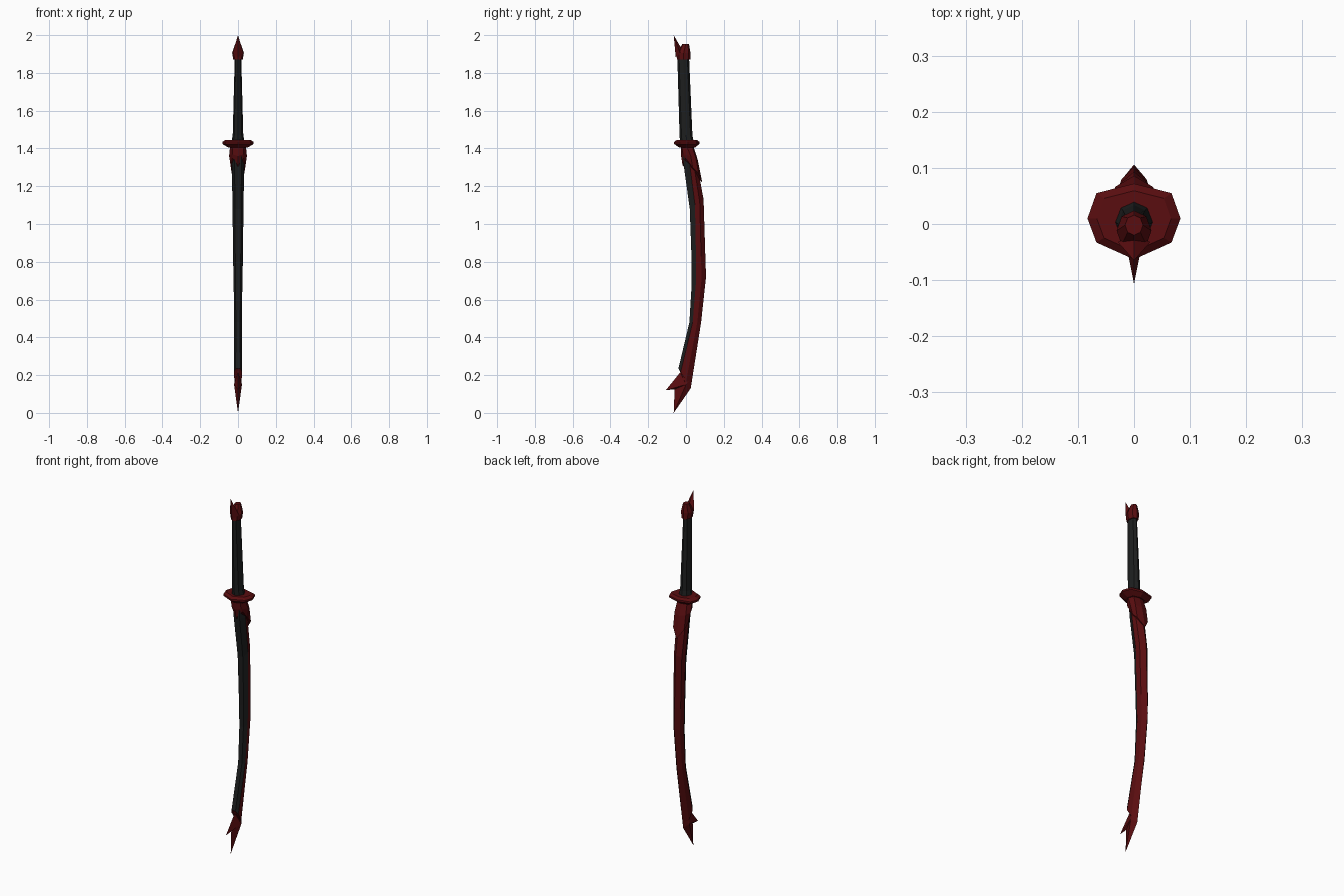
import bpy, bmesh, math

if "Cube" in bpy.data.objects:
    bpy.data.objects.remove(bpy.data.objects["Cube"])


def material(name, rgb):
    m = bpy.data.materials.new(name)
    m.diffuse_color = (*rgb, 1)
    m.use_nodes = True
    m.node_tree.nodes["Principled BSDF"].inputs["Base Color"].default_value = m.diffuse_color
    return m


BLACK = material("charcoal black", (0.012, 0.013, 0.013))
RED = material("dark red", (0.10, 0.004, 0.005))


def finish(bm, name, mats):
    bmesh.ops.recalc_face_normals(bm, faces=bm.faces[:])
    me = bpy.data.meshes.new(name)
    bm.to_mesh(me)
    bm.free()
    for m in mats:
        me.materials.append(m)
    ob = bpy.data.objects.new(name, me)
    bpy.context.collection.objects.link(ob)
    return ob


def loft(name, rings, mats, rule=None):
    """Skin equal-sized closed rings; rule(i) gives the material of strip i."""
    bm = bmesh.new()
    vs = [[bm.verts.new(p) for p in r] for r in rings]
    n = len(vs[0])
    for a, b in zip(vs, vs[1:]):
        for i in range(n):
            f = bm.faces.new((a[i], a[(i + 1) % n], b[(i + 1) % n], b[i]))
            f.material_index = rule(i) if rule else 0
    for r in (vs[0], vs[-1]):
        f = bm.faces.new(r)
        f.material_index = len(mats) - 1
    return finish(bm, name, mats)


def ring(rx, ry, cy, z, n=8):
    return [(rx * math.sin(2 * math.pi * i / n), cy - ry * math.cos(2 * math.pi * i / n), z)
            for i in range(n)]


def mirrored(half):
    """Right-hand outline from front to back, closed over the left side."""
    return half + [(-x, *r) for x, *r in reversed(half) if abs(x) > 1e-6]


# Scabbard: black front, red ridged back
# front y, front z, back y, back z, half width, colour seam
stations = [(-.020, 1.41, .040, 1.41, .035, .45),
            (-.012, 1.31, .060, 1.31, .033, .45),
            (.020, 1.08, .093, 1.13, .029, .38),
            (.030, .80, .102, .84, .026, .32),
            (.030, .68, .106, .72, .023, .30),
            (.018, .48, .080, .48, .021, .28),
            (-.040, .235, .025, .13, .022, .18)]


def scabbard_ring(yf, zf, yb, zb, w, m):
    half = []
    for t, s in ((0, .55), (m, 1), (m + (1 - m) * .55, .85), (1, 0)):
        half.append((w * s, yf + (yb - yf) * t, zf + (zb - zf) * t))
    return mirrored(half)


loft("scabbard", [scabbard_ring(*s) for s in stations], [BLACK, RED],
     lambda i: 0 if i in (0, 5, 6) else 1)

# Forked scabbard tip: thin outline swelling to the middle
fork = [(-.040, .24), (-.030, .215), (-.107, .12), (-.06, .125),
        (-.065, 0), (.025, .13), (.03, .19)]
bm = bmesh.new()
edge = [bm.verts.new((0, y, z)) for y, z in fork]
for side in (1, -1):
    c = bm.verts.new((.021 * side, .0, .15))
    for i, v in enumerate(edge):
        bm.faces.new((v, edge[(i + 1) % len(edge)], c))
finish(bm, "scabbard_tip", [RED])

# Collar: red hood below the guard, drooping to a point at the back
collar = [
    [(0, -.027, 1.41), (.028, -.022, 1.41), (.042, .005, 1.41), (.03, .033, 1.41), (0, .04, 1.41)],
    [(0, -.026, 1.36), (.030, -.016, 1.37), (.047, .025, 1.36), (.035, .052, 1.35), (0, .062, 1.34)],
    [(0, -.018, 1.31), (.030, -.003, 1.35), (.038, .035, 1.30), (.034, .066, 1.27), (0, .086, 1.22)]]
loft("collar", [mirrored(r) for r in collar], [RED])

# Guard: faceted disc with bevelled rims
plan = [(0, -.063), (.067, -.033), (.083, .01), (.067, .055), (0, .072)]
loft("guard", [mirrored([(x * s, .008 + (y - .008) * s, z) for x, y in plan])
               for s, z in ((.62, 1.405), (1, 1.424), (1, 1.434), (.8, 1.445))], [RED])

# Grip
loft("grip", [ring(.034, .036, .004, 1.44), ring(.028, .034, 0, 1.47),
              ring(.017, .031, -.015, 1.89)], [BLACK])

# Pommel cap and its horn
loft("pommel", [ring(.025, .036, -.012, 1.87), ring(.031, .036, -.012, 1.905),
                ring(.016, .018, -.002, 1.952)], [RED])
bm = bmesh.new()
tip = bm.verts.new((0, -.065, 2.0))
base = [bm.verts.new(p) for p in ((0, -.054, 1.88), (.029, -.032, 1.905),
                                  (0, -.022, 1.925), (-.029, -.032, 1.905))]
bm.faces.new(base)
for i in range(4):
    bm.faces.new((base[i], base[(i + 1) % 4], tip))
finish(bm, "pommel_horn", [RED])
